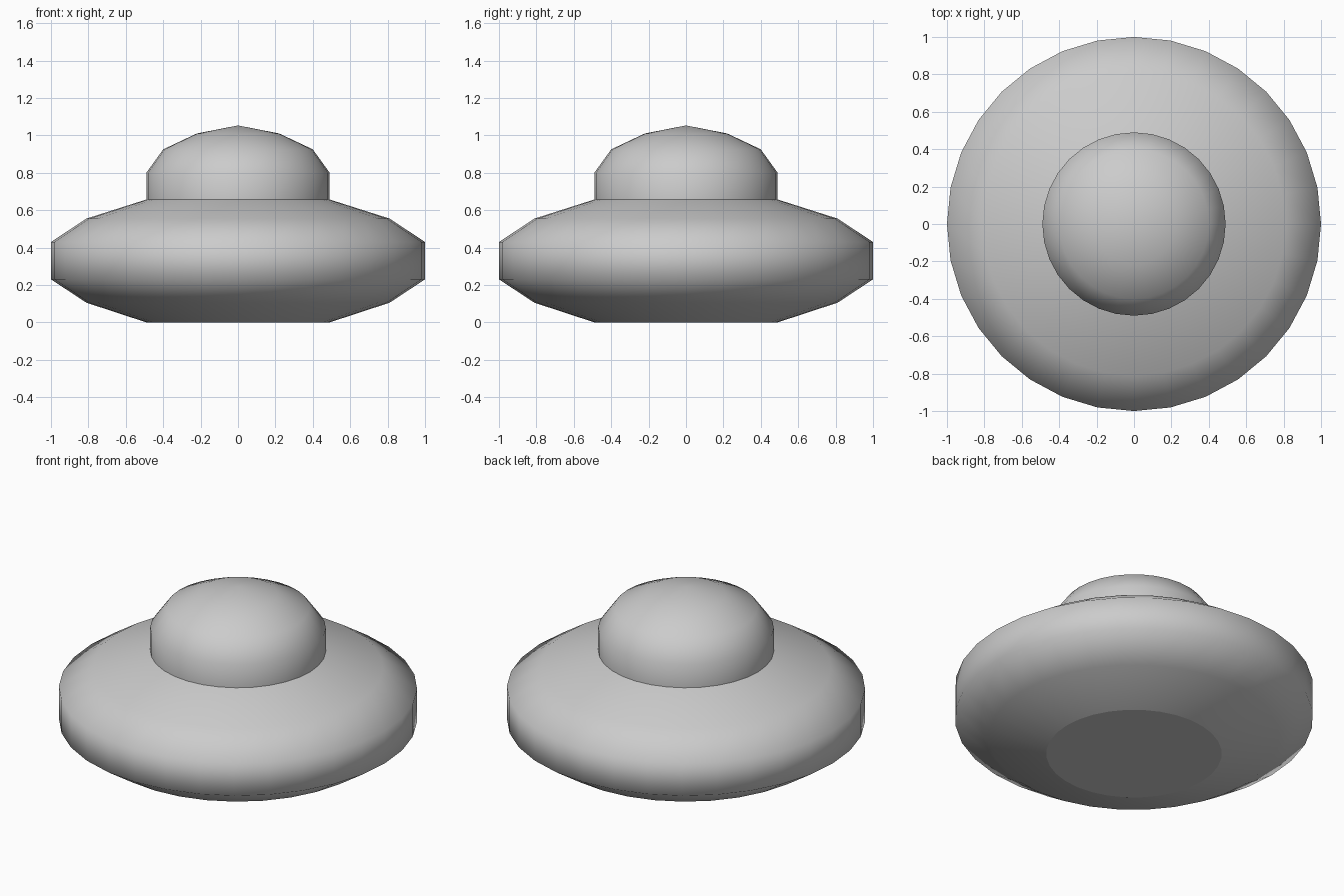
import bpy, bmesh
from math import radians, sin, cos, tau

if "Cube" in bpy.data.objects:
    bpy.data.objects.remove(bpy.data.objects["Cube"])

SIDES = 32


def lathe(name, profile):
    """Revolve (radius, z) points about z; a radius of 0 closes to a pole."""
    bm = bmesh.new()
    rings = []
    for r, z in profile:
        if r == 0:
            rings.append([bm.verts.new((0, 0, z))] * SIDES)
        else:
            rings.append([bm.verts.new((r * cos(tau * i / SIDES), r * sin(tau * i / SIDES), z))
                          for i in range(SIDES)])
    for low, high in zip(rings, rings[1:]):
        for i in range(SIDES):
            j = (i + 1) % SIDES
            bm.faces.new(dict.fromkeys((low[i], low[j], high[j], high[i])))
    for f in bm.faces:
        f.smooth = True
    # Crisp rim edges and a crisp border round the flat base
    for e in bm.edges:
        on_base = all(v.co.z < 1e-4 for v in e.verts)
        if on_base or e.calc_face_angle(0) > radians(42):
            e.smooth = False
    mesh = bpy.data.meshes.new(name)
    bm.to_mesh(mesh)
    bm.free()
    obj = bpy.data.objects.new(name, mesh)
    bpy.context.collection.objects.link(obj)
    return obj


# Saucer hull: flat base, lower slope, upright rim, upper slope
lathe("saucer_hull", [(0, 0), (0.49, 0), (0.81, 0.105), (1, 0.23),
                      (1, 0.43), (0.81, 0.555), (0.49, 0.657)])

# Cockpit dome: short upright wall and rounded cap
lathe("cockpit_dome", [(0.49, 0.657), (0.49, 0.80), (0.40, 0.925),
                       (0.22, 1.01), (0, 1.053)])
